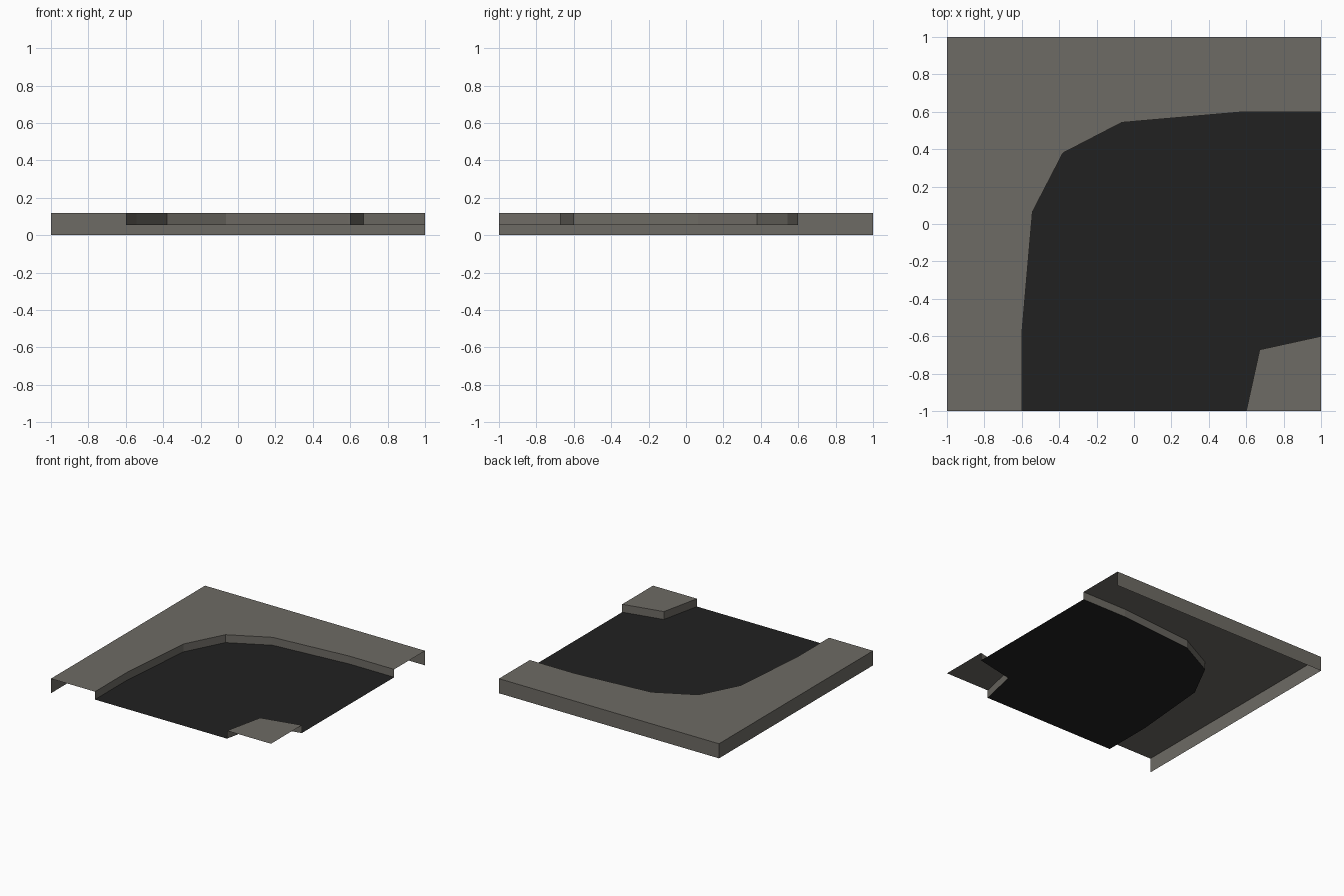
import bpy

if "Cube" in bpy.data.objects:
    bpy.data.objects.remove(bpy.data.objects["Cube"])

TOP, ROAD = 0.12, 0.055


def material(name, rgb):
    m = bpy.data.materials.new(name)
    m.diffuse_color = (*rgb, 1)
    m.use_nodes = True
    m.node_tree.nodes["Principled BSDF"].inputs["Base Color"].default_value = m.diffuse_color
    return m


paving = material("paving_grey", (0.155, 0.146, 0.128))
asphalt = material("asphalt_black", (0.0155, 0.0155, 0.0155))


def make(name, verts, faces, mat):
    me = bpy.data.meshes.new(name)
    me.from_pydata(verts, [], faces)
    me.materials.append(mat)
    ob = bpy.data.objects.new(name, me)
    bpy.context.collection.objects.link(ob)
    return ob


def sheet(name, pts, z, mat):
    # flat upward-facing polygon, points counter-clockwise
    make(name, [(x, y, z) for x, y in pts], [range(len(pts))], mat)


def wall(name, pts, z0, z1, mat):
    # vertical strip along a path, facing to the right of travel
    n = len(pts)
    verts = [(x, y, z) for z in (z0, z1) for x, y in pts]
    make(name, verts, [(i, i + 1, n + i + 1, n + i) for i in range(n - 1)], mat)


# Bend outlines: the outer curve is symmetric about the line y = -x
half = [(-0.6, -1), (-0.6, -0.59), (-0.543, 0.065), (-0.38, 0.38)]
outer = half + [(-y, -x) for x, y in reversed(half[:-1])]
inner = [(0.6, -1), (0.672, -0.672), (1, -0.6)]

# Pavements
sheet("outer_pavement", outer + [(1, 1), (-1, 1), (-1, -1)], TOP, paving)
sheet("inner_pavement", [(1, -1)] + inner[::-1], TOP, paving)

# Kerbs face the road
wall("outer_kerb", outer, ROAD, TOP, paving)
wall("inner_kerb", inner[::-1], ROAD, TOP, paving)

# Skirt on the two closed sides
wall("outer_skirt", [(1, 1), (-1, 1), (-1, -1)], 0, TOP, paving)

# Road bed
sheet("road", inner + outer[::-1], ROAD, asphalt)
